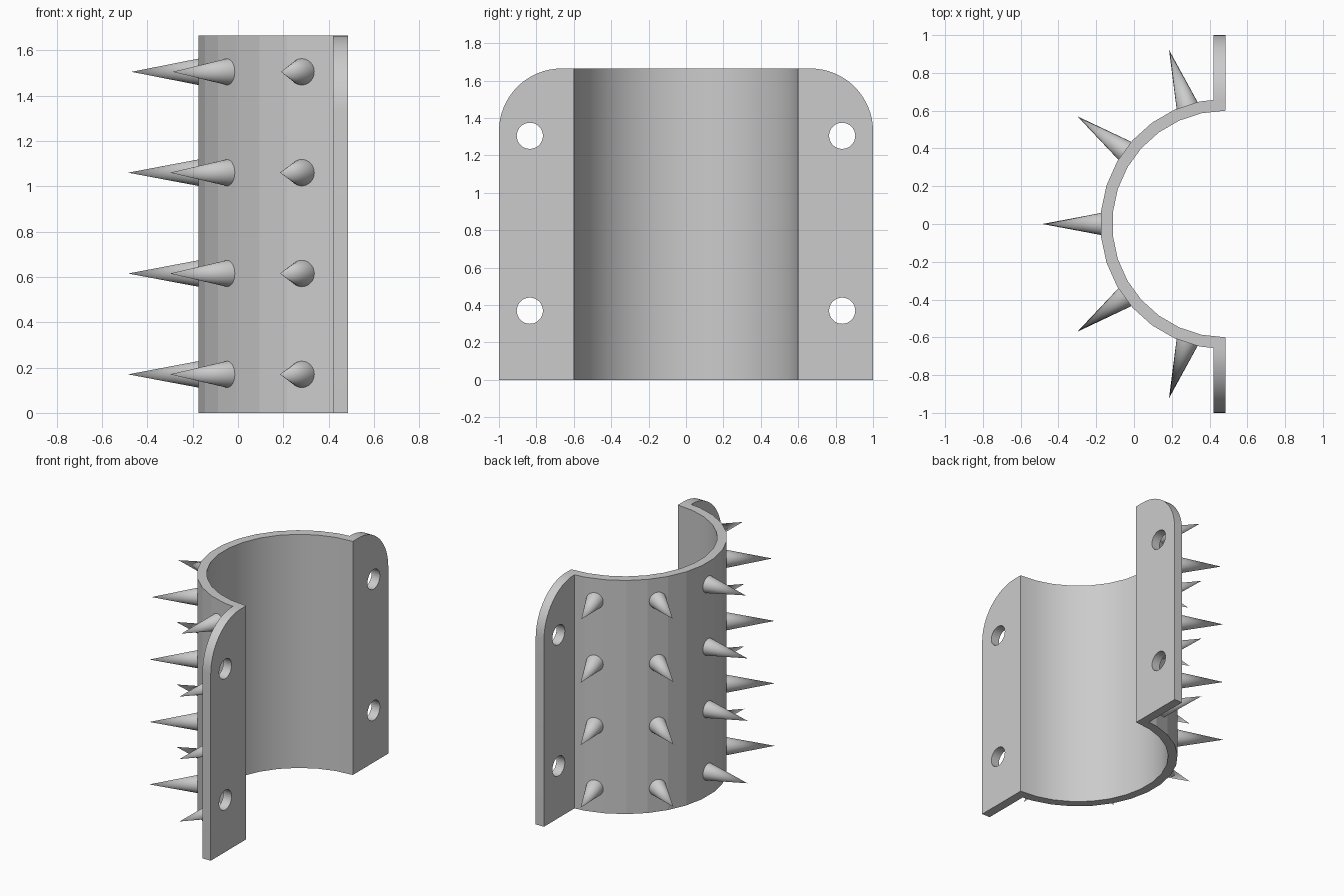
import bpy, bmesh
from math import sin, cos, pi, radians
from mathutils import Matrix

cube = bpy.data.objects.get("Cube")
if cube:
    bpy.data.objects.remove(cube, do_unlink=True)

HEIGHT = 1.665
AXIS_X = 0.485          # the half pipe is centred on this vertical axis
INNER, OUTER = 0.6, 0.663
FLANGE_X = 0.42
SEGMENTS = 15

grey = bpy.data.materials.new("light grey")
grey.use_nodes = True
grey.diffuse_color = (0.6, 0.6, 0.6, 1)
grey.node_tree.nodes["Principled BSDF"].inputs["Base Color"].default_value = (0.6, 0.6, 0.6, 1)


def make_object(name, bm, smooth=False):
    bmesh.ops.recalc_face_normals(bm, faces=bm.faces)
    mesh = bpy.data.meshes.new(name)
    bm.to_mesh(mesh)
    bm.free()
    mesh.materials.append(grey)
    obj = bpy.data.objects.new(name, mesh)
    bpy.context.collection.objects.link(obj)
    if smooth:
        bpy.ops.object.select_all(action='DESELECT')
        obj.select_set(True)
        bpy.context.view_layer.objects.active = obj
        bpy.ops.object.shade_smooth_by_angle(angle=radians(35))
    return obj


def extrude_outline(points, offset):
    bm = bmesh.new()
    face = bm.faces.new([bm.verts.new(p) for p in points])
    new = bmesh.ops.extrude_face_region(bm, geom=[face])["geom"]
    bmesh.ops.translate(bm, vec=offset, verts=[v for v in new if isinstance(v, bmesh.types.BMVert)])
    return bm


# Half pipe shell: smooth inside, faceted outside
def arc(radius):
    angles = [pi / 2 + pi * i / SEGMENTS for i in range(SEGMENTS + 1)]
    return [(AXIS_X + radius * cos(a), radius * sin(a), 0) for a in angles]


# The ends of the outer arc stop at the flange plates
shell = make_object("half_pipe_shell",
                    extrude_outline(arc(OUTER) + arc(INNER)[::-1], (0, 0, HEIGHT)), True)
for poly in shell.data.polygons:
    outward = (poly.center.x - AXIS_X) * poly.normal.x + poly.center.y * poly.normal.y
    if outward > 0.1:
        poly.use_smooth = False

# Mounting flanges with a rounded upper corner and two bolt holes
CORNER = 0.335
for side, name in ((-1, "front"), (1, "back")):
    outline = [(INNER, 0), (1, 0)]
    for i in range(17):
        a = pi / 2 * i / 16
        outline.append((1 - CORNER + CORNER * cos(a), HEIGHT - CORNER + CORNER * sin(a)))
    outline.append((INNER, HEIGHT))
    flange = make_object(name + "_flange",
                         extrude_outline([(FLANGE_X, side * y, z) for y, z in outline],
                                         (AXIS_X - FLANGE_X, 0, 0)), True)
    bm = bmesh.new()
    for z in (0.37, 1.305):
        place = Matrix.Translation((0.45, side * 0.835, z)) @ Matrix.Rotation(pi / 2, 4, 'Y')
        bmesh.ops.create_cone(bm, cap_ends=True, segments=32, radius1=0.07, radius2=0.07,
                              depth=0.3, matrix=place)
    cutter = make_object(name + "_hole_cutter", bm)
    cutter.hide_render = True
    cut = flange.modifiers.new("bolt_holes", 'BOOLEAN')
    cut.operation = 'DIFFERENCE'
    cut.solver = 'EXACT'
    cut.object = cutter
    # Bake the holes and drop the cutter
    bpy.ops.object.select_all(action='DESELECT')
    flange.select_set(True)
    bpy.context.view_layer.objects.active = flange
    bpy.ops.object.modifier_apply(modifier=cut.name)
    bpy.data.objects.remove(cutter, do_unlink=True)

# Spikes pointing away from the pipe axis, in four rows of five
BASE, TIP = 0.635, 0.97
for row, z in enumerate((0.17, 0.615, 1.06, 1.505)):
    tip = TIP - (0.015 if row == 3 else 0)
    for column, degrees in enumerate((-72, -36, 0, 36, 72)):
        bm = bmesh.new()
        place = (Matrix.Translation((AXIS_X, 0, z)) @ Matrix.Rotation(radians(degrees), 4, 'Z')
                 @ Matrix.Rotation(-pi / 2, 4, 'Y')
                 @ Matrix.Translation((0, 0, (BASE + tip) / 2)))
        bmesh.ops.create_cone(bm, cap_ends=True, segments=32, radius1=0.063, radius2=0,
                              depth=tip - BASE, matrix=place)
        make_object(f"spike_row{row + 1}_{column + 1}", bm, True)
